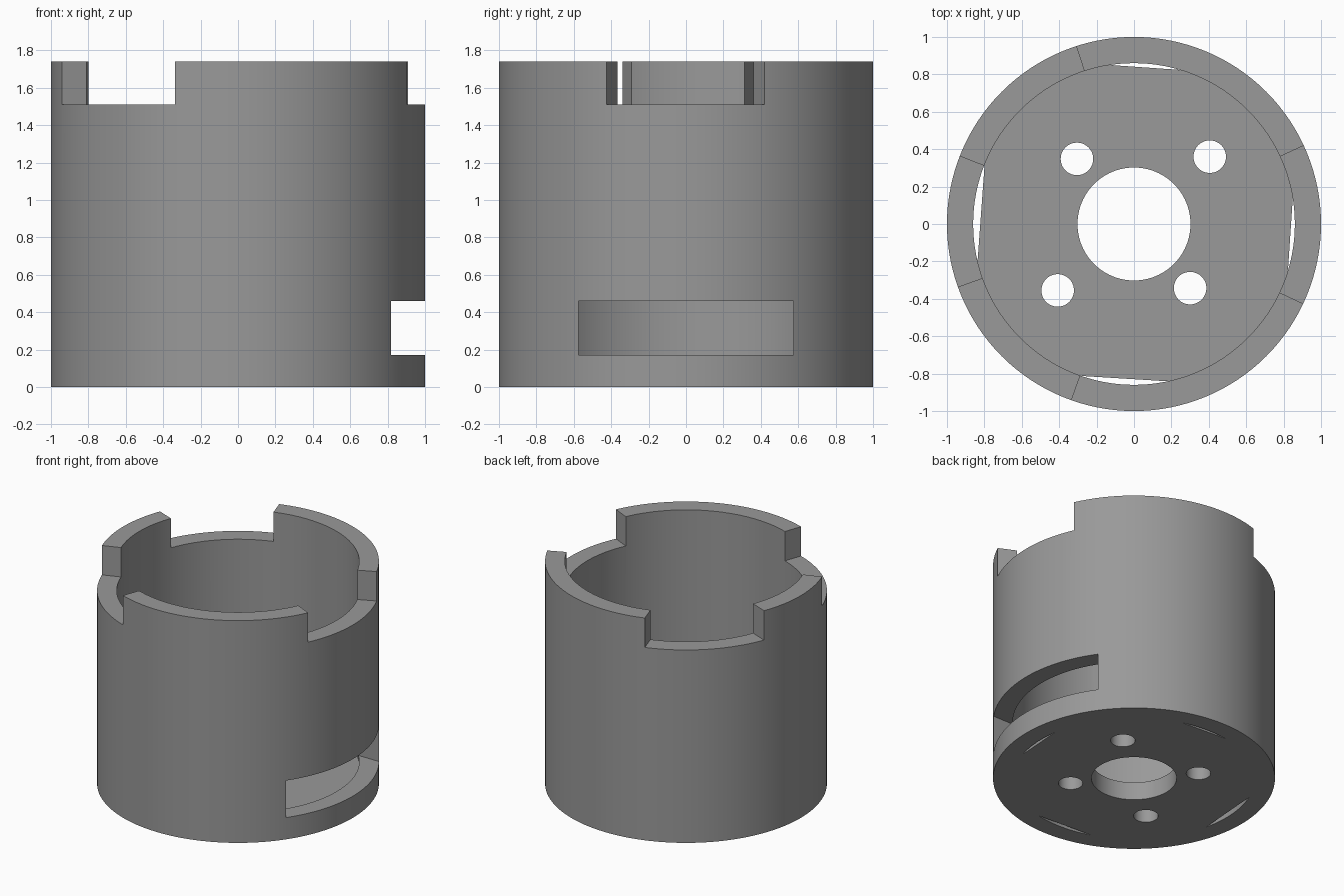
import bpy, bmesh, math
from mathutils import Vector

if "Cube" in bpy.data.objects:
    bpy.data.objects.remove(bpy.data.objects["Cube"])

SEG = 128
HEIGHT, NOTCH_Z, FLOOR_Z = 1.74, 1.51, 0.14
OUTER, INNER = 1.0, 0.86

grey = bpy.data.materials.new("mid grey")
grey.diffuse_color = (0.32, 0.32, 0.32, 1)
grey.use_nodes = True
grey.node_tree.nodes["Principled BSDF"].inputs["Base Color"].default_value = grey.diffuse_color


def prism(name, points, z0, z1):
    """Extrude a flat outline from z0 to z1."""
    bm = bmesh.new()
    face = bm.faces.new([bm.verts.new((x, y, z0)) for x, y in points])
    top = bmesh.ops.extrude_face_region(bm, geom=[face])["geom"]
    bmesh.ops.translate(bm, vec=(0, 0, z1 - z0),
                        verts=[g for g in top if isinstance(g, bmesh.types.BMVert)])
    bmesh.ops.recalc_face_normals(bm, faces=bm.faces)
    mesh = bpy.data.meshes.new(name)
    bm.to_mesh(mesh)
    bm.free()
    mesh.materials.append(grey)
    obj = bpy.data.objects.new(name, mesh)
    bpy.context.collection.objects.link(obj)
    return obj


def circle(r, cx=0.0, cy=0.0, n=SEG):
    return [(cx + r * math.cos(math.tau * i / n), cy + r * math.sin(math.tau * i / n))
            for i in range(n)]


def polar(r, deg):
    return r * math.cos(math.radians(deg)), r * math.sin(math.radians(deg))


def combine(target, tool, operation="DIFFERENCE"):
    """Apply a boolean and discard the tool."""
    tool.hide_render = True
    mod = target.modifiers.new("cut", "BOOLEAN")
    mod.operation, mod.solver, mod.object = operation, "EXACT", tool
    bpy.context.view_layer.objects.active = target
    bpy.ops.object.modifier_apply(modifier=mod.name)
    bpy.data.objects.remove(tool)


# Floor disc, trimmed by four straight chords that leave narrow drain slits
floor = prism("floor", circle(0.93), 0, FLOOR_Z)
chords = [((0.824, -0.235), (0.85, 0.155)), ((0.246, 0.824), (-0.128, 0.85)),
          ((-0.80, 0.30), (-0.834, -0.166)), ((-0.289, -0.812), (0.166, -0.84))]
for a, b in chords:
    a, b = Vector(a), Vector(b)
    d = (b - a).normalized()
    out = Vector((d.y, -d.x)) * 0.3
    mid = (a + b) / 2
    p, q = mid - d * 0.5, mid + d * 0.5
    combine(floor, prism("trim", [p, p + out, q + out, q], -0.1, 0.3))

# Centre bore and four bolt holes
for x, y, r, n in [(0, 0, 0.302, 96), (-0.305, 0.348, 0.087, 48), (0.405, 0.36, 0.087, 48),
                   (-0.408, -0.355, 0.087, 48), (0.3, -0.343, 0.087, 48)]:
    combine(floor, prism("hole", circle(r, x, y, n), -0.1, 0.3))

# Tubular wall
cup = prism("cup", circle(OUTER), 0, HEIGHT)
combine(cup, prism("bore", circle(INNER), -0.1, HEIGHT + 0.1))

# Three notches in the rim
for start, end in [(-25.2, 24.8), (108, 158.6), (199.8, 250.3)]:
    combine(cup, prism("notch", [(0, 0), polar(2, start), polar(2, end)], NOTCH_Z, 2))

# Side slot through the wall
combine(cup, prism("slot", [(0.3, -0.575), (1.2, -0.575), (1.2, 0.575), (0.3, 0.575)],
                   0.17, 0.46))

combine(cup, floor, "UNION")

bpy.ops.object.select_all(action="DESELECT")
cup.select_set(True)
bpy.context.view_layer.objects.active = cup
bpy.ops.object.shade_smooth_by_angle(angle=math.radians(30))
